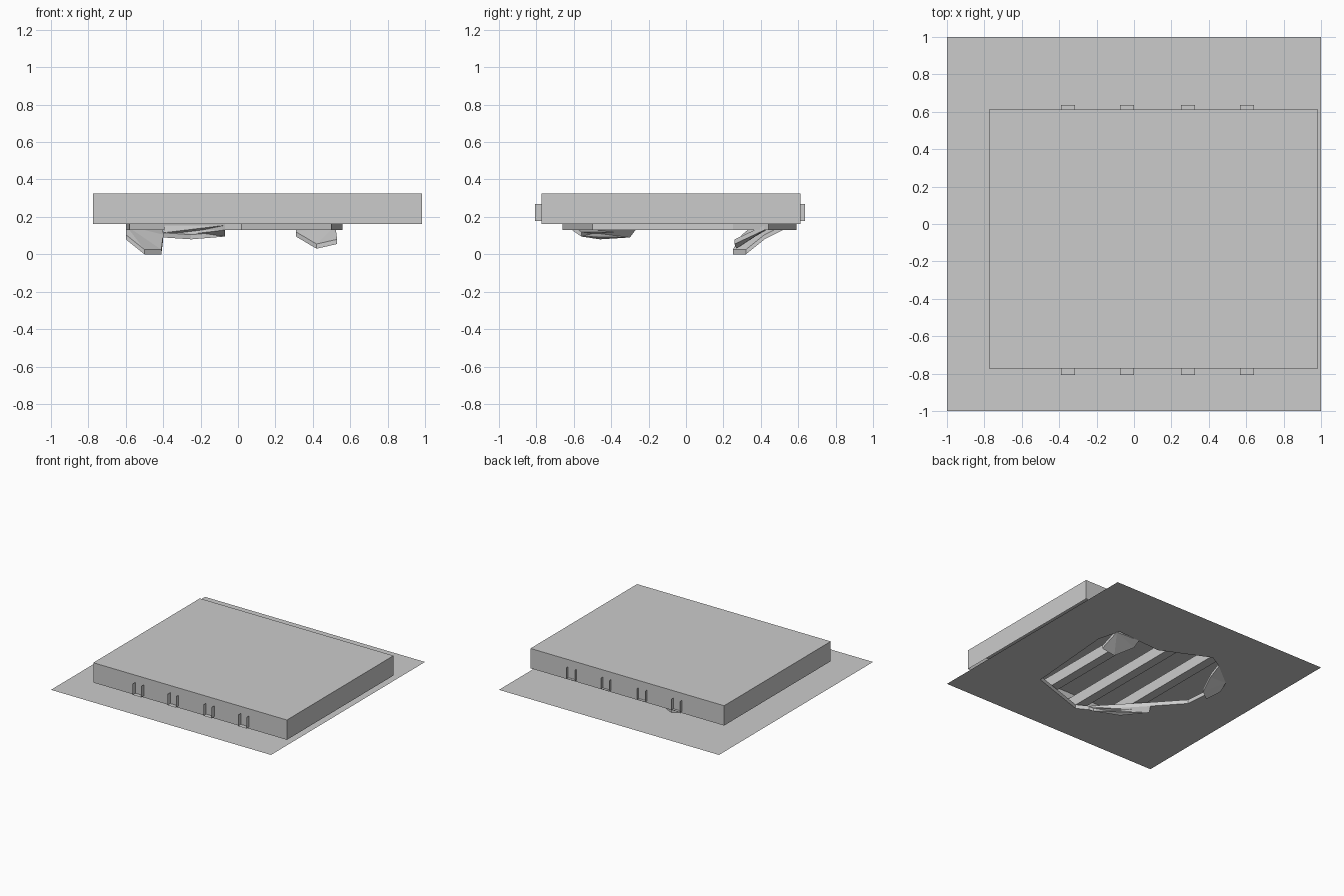
import bpy
import bmesh
from mathutils import Vector

cube = bpy.data.objects.get("Cube")
if cube:
    bpy.data.objects.remove(cube, do_unlink=True)

grey = bpy.data.materials.new("plain grey")
grey.use_nodes = True
colour = (0.6, 0.6, 0.6, 1)
grey.diffuse_color = colour
grey.node_tree.nodes["Principled BSDF"].inputs["Base Color"].default_value = colour

SHEET_Z, BOX_Z, TOP_Z = 0.13, 0.163, 0.326


def finish(bm, name):
    mesh = bpy.data.meshes.new(name)
    bm.to_mesh(mesh)
    bm.free()
    mesh.materials.append(grey)
    obj = bpy.data.objects.new(name, mesh)
    bpy.context.collection.objects.link(obj)
    return obj


def loop(bm, points):
    verts = [bm.verts.new(p) for p in points]
    return [bm.edges.new((a, b)) for a, b in zip(verts, verts[1:] + verts[:1])]


def box(name, low, high, open_normals):
    """Thin-walled box with the faces along open_normals left out."""
    low, high = Vector(low), Vector(high)
    bm = bmesh.new()
    bmesh.ops.create_cube(bm, size=1)
    size, centre = high - low, (low + high) / 2
    for v in bm.verts:
        v.co = centre + Vector(c * s for c, s in zip(v.co, size))
    bm.normal_update()
    gone = [f for f in bm.faces
            if any(f.normal.dot(Vector(n)) > 0.9 for n in open_normals)]
    bmesh.ops.delete(bm, geom=gone, context='FACES')
    return finish(bm, name)


def flap(name, points, thickness=0.025):
    """Bent broken piece: a fan from the outline, thickened upwards."""
    bm = bmesh.new()
    verts = [bm.verts.new(p) for p in points]
    face = bm.faces.new(verts)
    faces = bmesh.ops.triangulate(bm, faces=[face])["faces"]
    new = bmesh.ops.extrude_face_region(bm, geom=faces, use_keep_orig=True)["geom"]
    moved = [g for g in new if isinstance(g, bmesh.types.BMVert)]
    bmesh.ops.translate(bm, verts=moved, vec=(0, 0, thickness))
    bmesh.ops.recalc_face_normals(bm, faces=bm.faces)
    return finish(bm, name)


# Ceiling sheet with a ragged hole and a short rim rising from its edge
hole = [(0.51, 0.44), (0.11, 0.41), (-0.28, 0.59), (-0.4, 0.52), (-0.6, 0.36),
        (-0.6, 0.14), (-0.58, -0.06), (-0.39, -0.27), (-0.07, -0.61),
        (0.02, -0.66), (0.5, -0.5), (0.56, 0.25)]
bm = bmesh.new()
outer = loop(bm, [(x, y, SHEET_Z) for x, y in [(-1, -1), (1, -1), (1, 1), (-1, 1)]])
inner = loop(bm, [(x, y, SHEET_Z) for x, y in hole])
bmesh.ops.triangle_fill(bm, edges=outer + inner, use_beauty=True, normal=(0, 0, 1))
rim = bmesh.ops.extrude_edge_only(bm, edges=inner)["geom"]
bmesh.ops.translate(bm, verts=[g for g in rim if isinstance(g, bmesh.types.BMVert)],
                    vec=(0, 0, BOX_Z - SHEET_Z))
finish(bm, "ceiling_sheet")

# Cavity above the hole, open underneath
box("cavity_box", (-0.775, -0.772, BOX_Z), (0.985, 0.612, TOP_Z), [(0, 0, -1)])

# Joists running through the cavity, open at the top and both ends
for i, x in enumerate((-0.353, -0.037, 0.289, 0.604)):
    box(f"joist_{i + 1}", (x - 0.038, -0.808, 0.178), (x + 0.038, 0.635, 0.268),
        [(0, 0, 1), (0, 1, 0), (0, -1, 0)])

# Broken pieces hanging from the edge of the hole
flap("back_right_flap", [(-0.6, 0.36, 0.13), (-0.6, 0.3, 0.08), (-0.5, 0.25, 0),
                         (-0.41, 0.32, 0), (-0.4, 0.42, 0.08), (-0.4, 0.52, 0.13)])
flap("back_left_flap", [(0.52, 0.42, 0.13), (0.53, 0.26, 0.055), (0.42, 0.27, 0.03),
                        (0.31, 0.37, 0.095), (0.31, 0.43, 0.13)])
flap("front_flap", [(-0.07, -0.61, 0.13), (-0.07, -0.56, 0.095), (-0.25, -0.46, 0.08),
                    (-0.4, -0.3, 0.09), (-0.39, -0.27, 0.13)])
